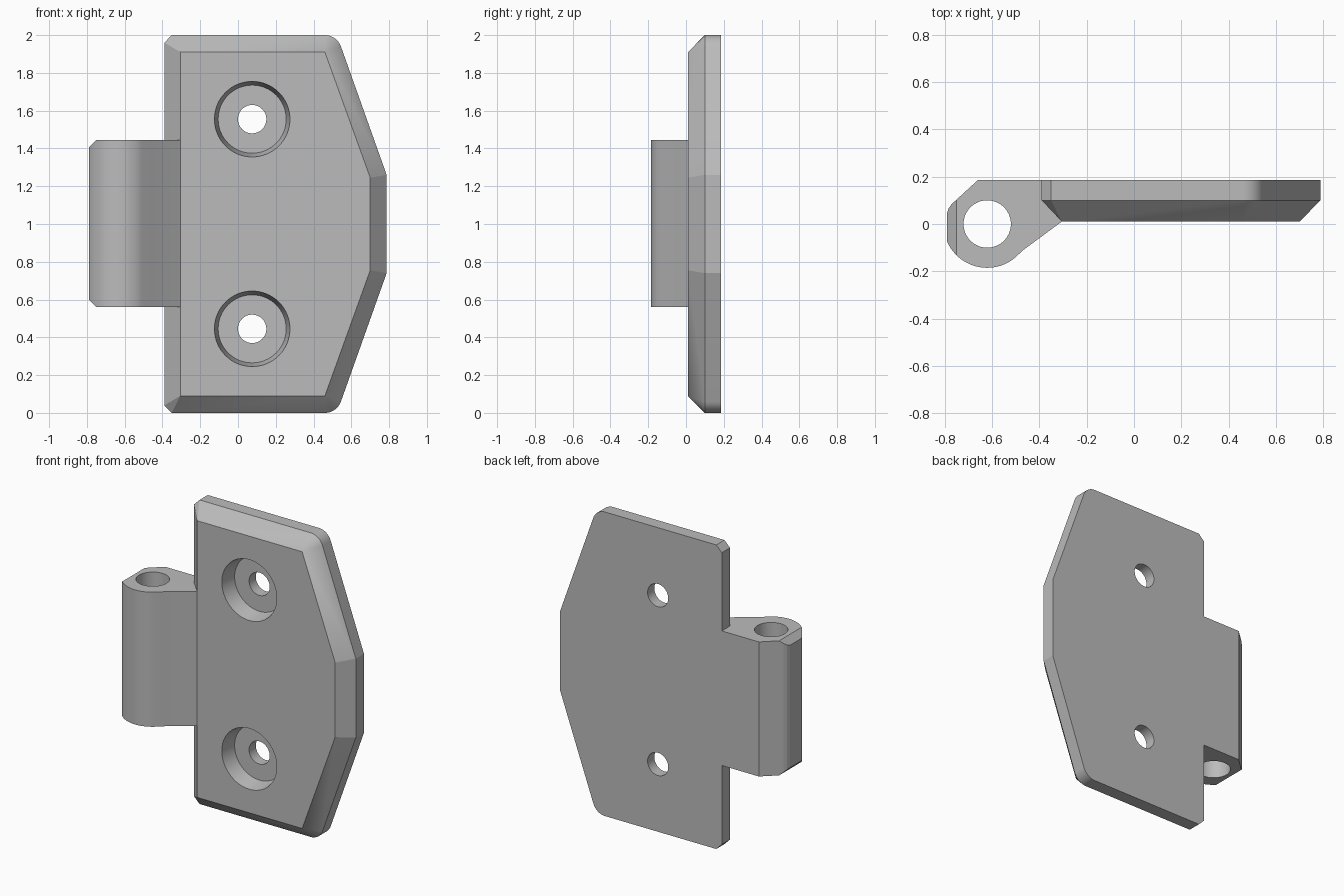
import bpy, bmesh
from math import sin, cos, pi, radians

cube = bpy.data.objects.get("Cube")
if cube:
    bpy.data.objects.remove(cube, do_unlink=True)

grey = bpy.data.materials.new("metal grey")
grey.use_nodes = True
grey.diffuse_color = (0.5, 0.5, 0.5, 1)
grey.node_tree.nodes["Principled BSDF"].inputs["Base Color"].default_value = (0.5, 0.5, 0.5, 1)


def loft(name, rings, cuts=()):
    """Skin a stack of equal-length rings, cap both ends, then slice off corners."""
    bm = bmesh.new()
    rows = [[bm.verts.new(p) for p in ring] for ring in rings]
    n = len(rows[0])
    for a, b in zip(rows, rows[1:]):
        for i in range(n):
            j = (i + 1) % n
            bm.faces.new((a[i], a[j], b[j], b[i]))
    bm.faces.new(rows[0])
    bm.faces.new(rows[-1])
    bmesh.ops.remove_doubles(bm, verts=bm.verts[:], dist=1e-5)
    for point, normal in cuts:
        geom = bm.verts[:] + bm.edges[:] + bm.faces[:]
        cut = bmesh.ops.bisect_plane(bm, geom=geom, plane_co=point, plane_no=normal, clear_outer=True)
        edges = [e for e in cut["geom_cut"] if isinstance(e, bmesh.types.BMEdge)]
        bmesh.ops.holes_fill(bm, edges=edges, sides=0)
    bmesh.ops.recalc_face_normals(bm, faces=bm.faces[:])
    mesh = bpy.data.meshes.new(name)
    bm.to_mesh(mesh)
    bm.free()
    mesh.materials.append(grey)
    obj = bpy.data.objects.new(name, mesh)
    bpy.context.collection.objects.link(obj)
    return obj


def circle(r, place, n=64):
    return [place(r * cos(2 * pi * i / n), r * sin(2 * pi * i / n)) for i in range(n)]


def finish(obj, cutters):
    """Cut the holes, drop the cutters and smooth the round faces."""
    bpy.ops.object.select_all(action='DESELECT')
    bpy.context.view_layer.objects.active = obj
    obj.select_set(True)
    for c in cutters:
        c.hide_render = True
        mod = obj.modifiers.new("hole", 'BOOLEAN')
        mod.operation = 'DIFFERENCE'
        mod.solver = 'EXACT'
        mod.object = c
        bpy.ops.object.modifier_apply(modifier=mod.name)
        bpy.data.objects.remove(c, do_unlink=True)
    bpy.ops.object.shade_smooth_by_angle(angle=radians(11))


# Plate: lower half outline paired with its bevelled front outline, mirrored upward
FRONT, RIM, BACK, BEVEL = 0.01, 0.1, 0.185, 0.09
half = [((-0.39, 0.04), (-0.305, BEVEL)), ((-0.35, 0), (-0.305, BEVEL))]
corner = (0.46, BEVEL)
for i in range(11):
    a = radians(70.4) * i / 10
    half.append(((corner[0] + BEVEL * sin(a), BEVEL - BEVEL * cos(a)), corner))
half.append(((0.787, 0.74), (0.70, 0.755)))
flip = lambda p: (p[0], 2 - p[1])
pairs = half + [(flip(o), flip(i)) for o, i in reversed(half)]
plate = loft("hinge_plate", [
    [(o[0], BACK, o[1]) for o, _ in pairs],
    [(o[0], RIM, o[1]) for o, _ in pairs],
    [(i[0], FRONT, i[1]) for _, i in pairs]])

# Counterbored screw holes
bore = [(0.2, -0.2), (0.2, FRONT), (0.18, 0.115), (0.075, 0.115), (0.075, 0.3)]
screws = [loft("screw_cutter", [circle(r, lambda u, v: (0.075 + u, y, z + v)) for r, y in bore])
          for z in (0.445, 1.555)]
finish(plate, screws)

# Knuckle: barrel profile flaring into the plate, with clipped outer corners
PIN_X, R, Z0, Z1 = -0.62, 0.185, 0.56, 1.445
profile = [(-0.39, BACK), (-0.66, BACK), (-0.755, 0.098), (-0.77, 0.084), (-0.783, 0.066), (-0.79, 0.045)]
for i in range(21):
    a = radians(203.5 + (306 - 203.5) * i / 20)
    profile.append((PIN_X + R * cos(a), R * sin(a)))
profile += [(-0.465, -0.108), (-0.305, FRONT), (-0.295, 0.15)]
knuckle = loft("hinge_knuckle", [[(x, y, z) for x, y in profile] for z in (Z0, Z1)],
               cuts=[((-0.75, 0, Z1), (-1, 0, 1)), ((-0.75, 0, Z0), (-1, 0, -1))])
pin = loft("pin_cutter", [circle(0.1, lambda u, v: (PIN_X + u, v, z)) for z in (0.3, 1.7)])
finish(knuckle, [pin])
